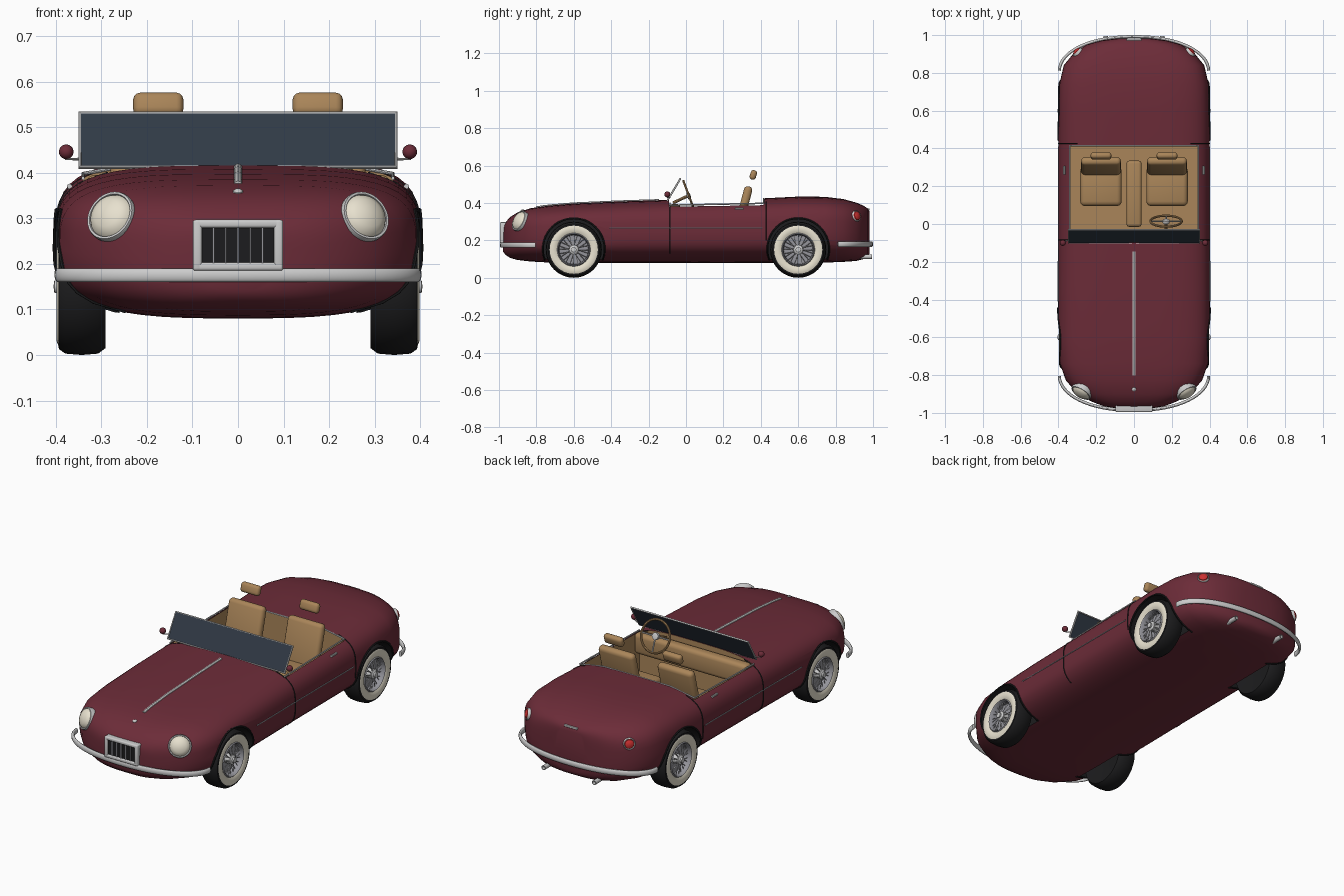
import bpy, bmesh, math
from mathutils import Vector

if "Cube" in bpy.data.objects:
    bpy.data.objects.remove(bpy.data.objects["Cube"])

def material(name, rgb):
    m = bpy.data.materials.new(name)
    m.diffuse_color = (*rgb, 1)
    m.use_nodes = True
    m.node_tree.nodes["Principled BSDF"].inputs["Base Color"].default_value = m.diffuse_color
    return m

PAINT = material("maroon", (.15, .025, .04))
TAN = material("tan", (.40, .235, .10))
BLACK = material("black", (.012, .012, .013))
CREAM = material("cream", (.80, .75, .62))
CHROME = material("chrome", (.6, .6, .63))
GLASS = material("glass", (.03, .042, .06))
RED = material("red", (.6, .03, .03))
GREY = material("grey", (.3, .3, .33))

def add(name, bm, mat):
    bmesh.ops.recalc_face_normals(bm, faces=bm.faces)
    me = bpy.data.meshes.new(name)
    bm.to_mesh(me)
    bm.free()
    me.materials.append(mat)
    ob = bpy.data.objects.new(name, me)
    bpy.context.collection.objects.link(ob)
    return ob

def box(name, loc, size, mat, tilt=0, bevel=0):
    bm = bmesh.new()
    bmesh.ops.create_cube(bm, size=1)
    bmesh.ops.scale(bm, vec=size, verts=bm.verts)
    ob = add(name, bm, mat)
    ob.location, ob.rotation_euler.x = loc, tilt
    if bevel:
        b = ob.modifiers.new("bevel", 'BEVEL')
        b.width, b.segments = bevel, 3
    return ob

def lathe(name, prof, loc, axis, mat, seg=32):
    """Spin (radius, height) points about an axis."""
    bm = bmesh.new()
    rings = [[bm.verts.new((r * math.cos(2 * math.pi * i / seg), r * math.sin(2 * math.pi * i / seg), h))
              for i in range(seg)] for r, h in prof]
    for a, b in zip(rings, rings[1:]):
        for i in range(seg):
            j = (i + 1) % seg
            bm.faces.new((a[i], a[j], b[j], b[i]))
    bmesh.ops.remove_doubles(bm, verts=bm.verts, dist=1e-5)
    ob = add(name, bm, mat)
    ob.location = loc
    ob.rotation_euler = Vector(axis).to_track_quat('Z', 'Y').to_euler()
    return ob

def tube(name, paths, radius, mat, closed=False, res=2):
    cu = bpy.data.curves.new(name, 'CURVE')
    cu.dimensions, cu.bevel_depth, cu.bevel_resolution, cu.use_fill_caps = '3D', radius, res, True
    for path in paths:
        sp = cu.splines.new('POLY')
        sp.points.add(len(path) - 1)
        for p, co in zip(sp.points, path):
            p.co = (*co, 1)
        sp.use_cyclic_u = closed
    cu.materials.append(mat)
    ob = bpy.data.objects.new(name, cu)
    bpy.context.collection.objects.link(ob)
    return ob

# Body stations: y, half width, top, bottom
ST = [(-.978, .08, .275, .14), (-.965, .16, .297, .122), (-.94, .225, .325, .106), (-.9, .295, .35, .095),
      (-.83, .36, .372, .087), (-.74, .392, .385, .082), (-.6, .4, .397, .08), (-.35, .402, .408, .08),
      (-.1, .4, .416, .08), (.15, .4, .42, .08), (.42, .4, .425, .08), (.6, .4, .434, .08),
      (.74, .395, .433, .081), (.84, .372, .421, .085), (.91, .315, .402, .09), (.95, .25, .385, .1),
      (.972, .17, .37, .112), (.982, .09, .352, .13)]
NU, NL = 3.6, 3.0

def station(y):
    for a, b in zip(ST, ST[1:]):
        if y <= b[0]:
            break
    t = (y - a[0]) / (b[0] - a[0])
    w, zt, zb = (a[i] + t * (b[i] - a[i]) for i in (1, 2, 3))
    return w, zt, zb, zb + .48 * (zt - zb)

def side_x(y, z):
    w, zt, zb, c = station(y)
    n, v = (NU, (z - c) / (zt - c)) if z > c else (NL, (c - z) / (c - zb))
    return w * max(0, 1 - v ** n) ** (1 / n)

# Lofted body shell
bm = bmesh.new()
rings = []
for y, *_ in ST:
    w, zt, zb, c = station(y)
    ring = []
    for i in range(48):
        a = 2 * math.pi * i / 48
        ca, sa = math.cos(a), math.sin(a)
        n, h = (NU, zt - c) if sa >= 0 else (NL, c - zb)
        ring.append(bm.verts.new((w * math.copysign(abs(ca) ** (2 / n), ca), y,
                                  c + h * math.copysign(abs(sa) ** (2 / n), sa))))
    rings.append(ring)
for a, b in zip(rings, rings[1:]):
    for i in range(48):
        j = (i + 1) % 48
        bm.faces.new((a[i], a[j], b[j], b[i]))
bm.faces.new(rings[0])
bm.faces.new(rings[-1])
body = add("body", bm, PAINT)

# Cockpit and wheel well cutters
cutters = [box("cockpit_cutter", (0, .1625, .375), (.68, .505, .45), TAN)]
WHEELS = [(s, y) for s in (-1, 1) for y in (-.6, .6)]
for s, y in WHEELS:
    cutters.append(lathe("well_cutter", [(0, 0), (.166, 0), (.166, .25), (0, .25)],
                         (s * .265, y, .153), (s, 0, 0), BLACK, 40))
for c in cutters:
    c.hide_render = True
    m = body.modifiers.new("cut", 'BOOLEAN')
    m.object, m.operation, m.solver, m.material_mode = c, 'DIFFERENCE', 'EXACT', 'TRANSFER'

# Wheels: tyre, whitewall, rim, spokes, hub, arch lip
for s, y in WHEELS:
    loc, ax = (s * .343, y, .15), (s, 0, 0)
    lathe("tyre", [(0, -.035), (.08, -.045), (.135, -.052), (.147, -.036), (.15, 0), (.147, .036),
                   (.137, .05), (.126, .052)], loc, ax, BLACK)
    lathe("whitewall", [(.13, .051), (.12, .055), (.1, .054), (.086, .046)], loc, ax, CREAM)
    lathe("rim", [(.09, .047), (.085, .053), (.08, .047), (.078, .012), (0, .012)], loc, ax, GREY)
    lathe("hub", [(.025, .012), (.025, .046), (.014, .052), (.014, .06), (0, .062)], loc, ax, CHROME, 16)
    spokes = []
    for i in range(24):
        a = 2 * math.pi * i / 24
        b = a + (.25 if i % 2 else -.25)
        spokes.append([(s * .385, y + .022 * math.cos(a), .15 + .022 * math.sin(a)),
                       (s * .375, y + .081 * math.cos(b), .15 + .081 * math.sin(b))])
    tube("spokes", spokes, .0018, CHROME, res=0)
    lip = [(y + .165 * math.cos(a), .153 + .165 * math.sin(a))
           for a in (math.radians(-20 + 220 * i / 30) for i in range(31))]
    tube("arch_lip", [[(s * (side_x(p, z) + .001), p, z) for p, z in lip]], .005, BLACK, res=1)

# Bumpers
ts = [math.radians(-90 + 180 * i / 32) for i in range(33)]
for name, y0, d, z in (("front_bumper", -.805, -.182, .175), ("rear_bumper", .812, .18, .18)):
    ob = tube(name, [[(.395 * math.copysign(abs(math.sin(t)) ** .92, t), y0 + d * math.cos(t), 0) for t in ts]],
              .008, CHROME, res=3)
    ob.location.z, ob.scale.z = z, 1.9

# Grille
box("grille_panel", (0, -.968, .241), (.175, .04, .09), BLACK)
for s in (-1, 1):
    box("grille_frame_side", (s * .089, -.972, .241), (.02, .046, .112), CHROME, 0, .006)
    box("grille_frame_bar", (0, -.972, .241 + s * .047), (.198, .046, .018), CHROME, 0, .006)
for i in range(-2, 3):
    box("grille_slat", (i * .027, -.988, .241), (.004, .008, .085), GREY)

# Hood strip and badge
tube("hood_strip", [[(0, y, station(y)[1] - .004) for y in (-.8 + .655 * i / 16 for i in range(17))]], .01, CHROME)
lathe("hood_badge", [(.012, -.006), (.011, .002), (.006, .006), (0, .007)],
      (0, -.875, .358), (0, -.3, 1), CHROME, 16)

for s in (-1, 1):
    # Headlights
    loc, ax = (s * .277, -.888, .303), (s * .5, -.8, .4)
    lathe("headlight_lens", [(.051, .004), (.045, .015), (.032, .023), (.016, .028), (0, .03)], loc, ax, CREAM)
    lathe("headlight_ring", [(.054, -.035), (.058, .003), (.056, .01), (.051, .01), (.048, .002)], loc, ax, CHROME)
    # Tail lights
    loc, ax = (s * .3, .91, .33), (s * .68, .7, .2)
    lathe("tail_light", [(.025, 0), (.022, .01), (.012, .015), (0, .017)], loc, ax, RED, 24)
    lathe("tail_light_ring", [(.028, -.03), (.03, .003), (.027, .008), (.024, .004)], loc, ax, CHROME, 24)
    # Exhaust tips
    lathe("exhaust", [(0, 0), (.012, 0), (.012, .11), (.009, .11), (.009, .06), (0, .06)],
          (s * .15, .885, .113), (0, 1, 0), CHROME, 16)
    # Door seams, side moulding, handle
    for name, y, z0, z1 in (("front_door_seam", -.085, .13, .4), ("rear_door_seam", .427, .2, .405)):
        zs = [z0 + (z1 - z0) * i / 12 for i in range(13)]
        tube(name, [[(s * side_x(y, z), y, z) for z in zs]], .003, BLACK, res=1)
    tube("side_moulding", [[(s * side_x(y, .265), y, .265) for y in (-.41, -.2, 0, .2, .41)]], .003, GREY, res=1)
    hx = s * (side_x(.285, .37) + .005)
    tube("door_handle", [[(hx, .262, .37), (hx, .308, .37)]], .006, CHROME)
    # Cockpit edge trim
    tube("cockpit_trim", [[(s * .34, -.09, .388), (s * .34, .16, .393), (s * .34, .415, .398)]], .004, CHROME)
    # Door mirrors
    lathe("mirror", [(.016 * math.sin(a), -.016 * math.cos(a)) for a in (math.pi * i / 10 for i in range(11))],
          (s * .377, -.1, .446), (0, 1, 0), PAINT, 20)
    tube("mirror_stalk", [[(s * .35, -.085, .43), (s * .377, -.1, .43), (s * .377, -.1, .44)]], .003, CHROME)
    # Seats
    x = s * .175
    box("seat_cushion", (x, .2, .235), (.22, .21, .1), TAN, 0, .025)
    box("seat_back", (x, .307, .375), (.21, .045, .235), TAN, -.26, .02)
    box("headrest", (x, .36, .55), (.11, .034, .052), TAN, -.3, .015)

box("trunk_handle", (0, .974, .365), (.08, .014, .01), CHROME, 0, .003)
tube("rear_cockpit_trim", [[(-.34, .415, .398), (-.2, .415, .423), (.2, .415, .423), (.34, .415, .398)]],
     .004, CHROME)

# Windscreen
lean = -math.atan2(.07, .123)
box("windscreen_glass", (0, -.065, .471), (.69, .005, .136), GLASS, lean)
tube("windscreen_frame", [[(-.347, -.1, .412), (.347, -.1, .412), (.347, -.03, .53), (-.347, -.03, .53)]],
     .005, CHROME, True)

# Dashboard, tunnel and steering wheel
box("dashboard", (0, -.06, .34), (.67, .06, .11), TAN, 0, .02)
box("centre_tunnel", (0, .16, .21), (.08, .35, .13), TAN, 0, .015)
hub = Vector((.17, .015, .44))
rim = [hub + Vector((.083 * math.cos(a), -.029 * math.sin(a), .078 * math.sin(a)))
       for a in (2 * math.pi * i / 32 for i in range(32))]
tube("steering_wheel", [rim], .006, TAN, True)
tube("steering_spokes", [[hub, rim[i]] for i in (0, 16, 24)], .004, CHROME)
lathe("steering_hub", [(.018, -.01), (.018, .006), (0, .01)], hub, (0, .078, .029), CHROME, 16)
tube("steering_column", [[hub, (.17, -.07, .4)]], .008, TAN)

# Bake modifiers and curves, drop cutters, smooth
bpy.ops.object.select_all(action='SELECT')
bpy.context.view_layer.objects.active = body
bpy.ops.object.convert(target='MESH')
for c in [o for o in bpy.data.objects if o.name.split(".")[0].endswith("_cutter")]:
    bpy.data.objects.remove(c)
bpy.ops.object.select_all(action='SELECT')
bpy.context.view_layer.objects.active = bpy.data.objects["body"]
bpy.ops.object.shade_smooth_by_angle(angle=math.radians(38))
